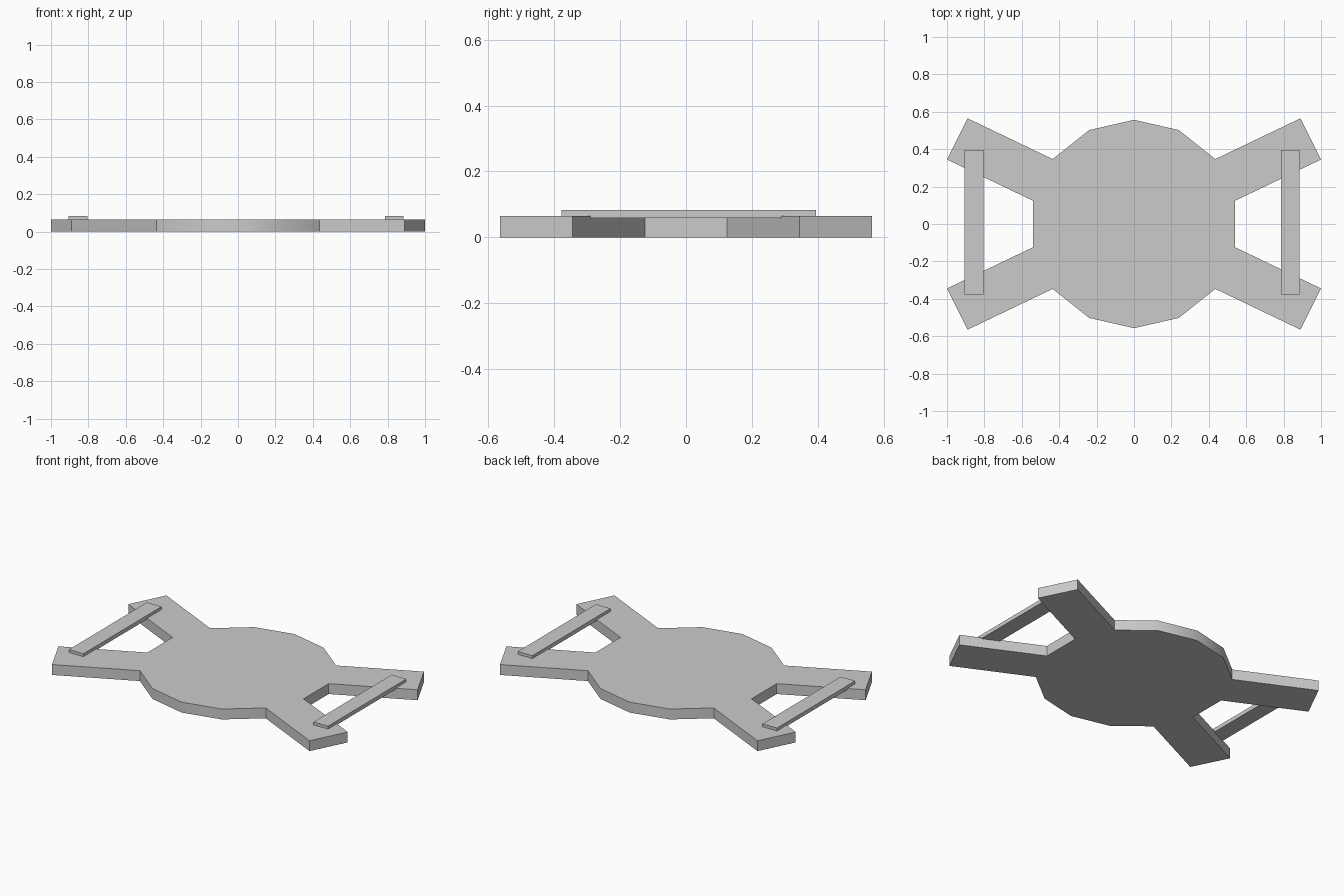
import bpy, bmesh, math

if "Cube" in bpy.data.objects:
    bpy.data.objects.remove(bpy.data.objects["Cube"])


def extruded(name, outline, z0, z1):
    """Solid slab from a counter-clockwise plan outline."""
    bm = bmesh.new()
    face = bm.faces.new([bm.verts.new((x, y, z0)) for x, y in outline])
    new = bmesh.ops.extrude_face_region(bm, geom=[face], use_keep_orig=True)["geom"]
    bmesh.ops.translate(bm, vec=(0, 0, z1 - z0),
                        verts=[v for v in new if isinstance(v, bmesh.types.BMVert)])
    bmesh.ops.recalc_face_normals(bm, faces=bm.faces)
    mesh = bpy.data.meshes.new(name)
    bm.to_mesh(mesh)
    bm.free()
    obj = bpy.data.objects.new(name, mesh)
    bpy.context.collection.objects.link(obj)
    return obj


# Frame plate: round centre with four arms, mirrored from one quarter
quarter = [(0.54, 0.124), (1.0, 0.345), (0.89, 0.565),
           (0.435, 0.347), (0.24, 0.502), (0, 0.557)]
right = [(x, -y) for x, y in reversed(quarter)] + quarter
left = [(-x, y) for x, y in reversed(right[1:-1])]
plate = extruded("frame_plate", right + left, 0, 0.065)

# Smooth the rounded rim, keeping arm corners sharp
bpy.context.view_layer.objects.active = plate
plate.select_set(True)
bpy.ops.object.shade_smooth_by_angle(angle=math.radians(30))

# Cross bars slightly sunk into the arm tips
for name, x in (("left_cross_bar", -0.855), ("right_cross_bar", 0.836)):
    w, y0, y1 = 0.05, -0.377, 0.395
    extruded(name, [(x - w, y0), (x + w, y0), (x + w, y1), (x - w, y1)], 0.058, 0.083)
